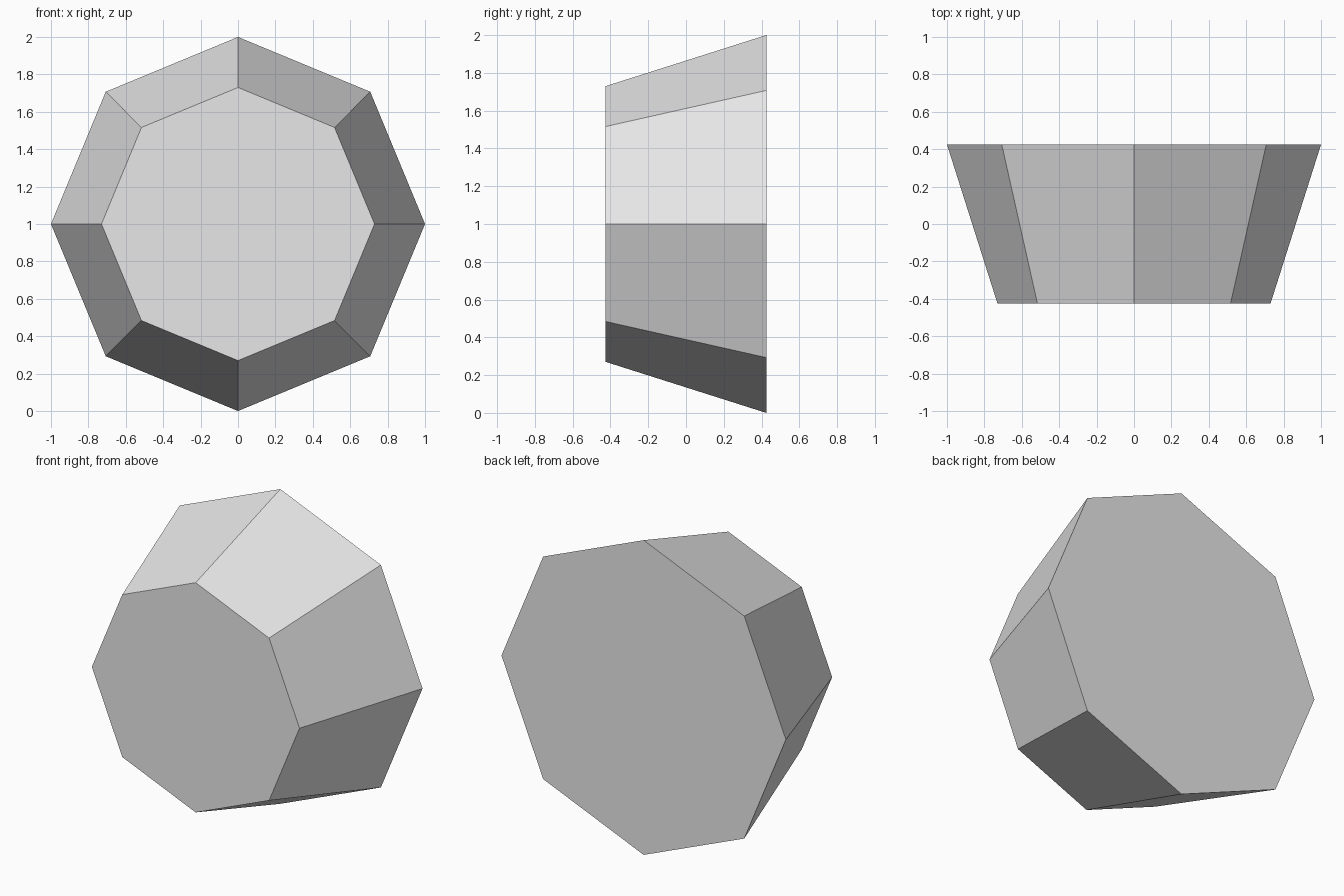
import bpy
from math import radians

# Remove the default object
cube = bpy.data.objects.get("Cube")
if cube:
    bpy.data.objects.remove(cube, do_unlink=True)

SIDES = 8
BACK_RADIUS, FRONT_RADIUS, DEPTH = 1.0, 0.73, 0.85

# Plain light grey
grey = bpy.data.materials.new("light_grey")
grey.use_nodes = True
colour = (0.8, 0.8, 0.8, 1.0)
grey.diffuse_color = colour
grey.node_tree.nodes["Principled BSDF"].inputs["Base Color"].default_value = colour

# Tapered octagonal block, narrow end towards the front, corners up and sideways
bpy.ops.mesh.primitive_cone_add(
    vertices=SIDES, radius1=BACK_RADIUS, radius2=FRONT_RADIUS, depth=DEPTH,
    end_fill_type='NGON', location=(0, 0, BACK_RADIUS), rotation=(radians(90), 0, 0))
block = bpy.context.object
block.name = block.data.name = "tapered_octagon_block"
block.data.materials.append(grey)
bpy.ops.object.transform_apply(location=True, rotation=True, scale=True)
bpy.ops.object.shade_flat()
